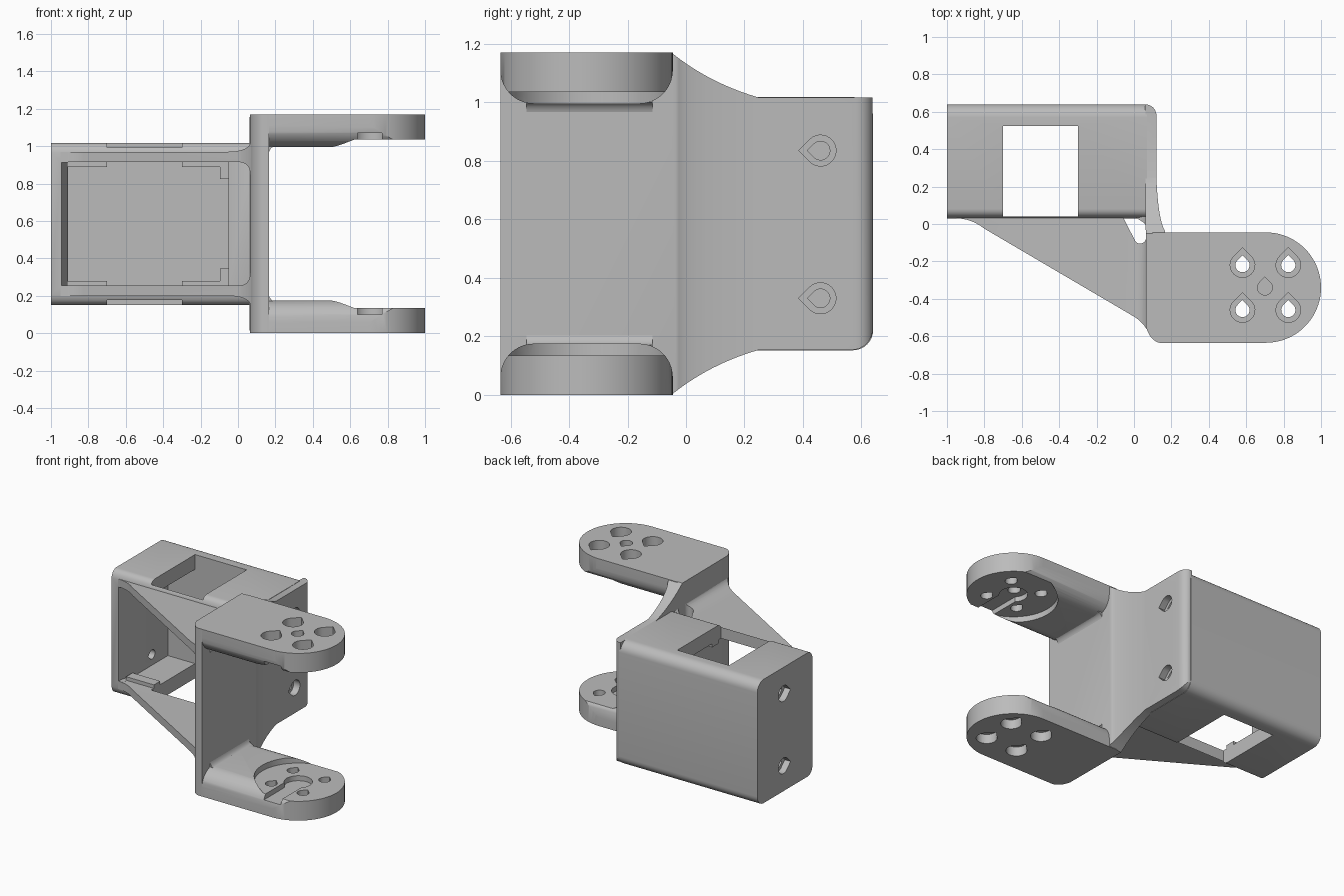
import bpy, bmesh
from math import sin, cos, pi, radians, sqrt

cube = bpy.data.objects.get("Cube")
if cube:
    bpy.data.objects.remove(cube, do_unlink=True)

grey = bpy.data.materials.new("plain_grey")
grey.use_nodes = True
COLOUR = (0.5, 0.5, 0.5, 1)
grey.diffuse_color = COLOUR
grey.node_tree.nodes["Principled BSDF"].inputs["Base Color"].default_value = COLOUR

H = 1.17                       # overall height; the bracket mirrors about H / 2
ARM_X, ARM_Y, ARM_R = 0.705, -0.34, 0.295


def prism(name, pts, axis, a, b):
    """Extrude a 2D outline along an axis; the outline uses the other two axes in order."""
    def place(p, t):
        return {"x": (t, p[0], p[1]), "y": (p[0], t, p[1]), "z": (p[0], p[1], t)}[axis]
    bm = bmesh.new()
    low = [bm.verts.new(place(p, a)) for p in pts]
    high = [bm.verts.new(place(p, b)) for p in pts]
    n = len(pts)
    bm.faces.new(low)
    bm.faces.new(high)
    for i in range(n):
        bm.faces.new((low[i], low[(i + 1) % n], high[(i + 1) % n], high[i]))
    bmesh.ops.recalc_face_normals(bm, faces=bm.faces)
    mesh = bpy.data.meshes.new(name)
    bm.to_mesh(mesh)
    bm.free()
    mesh.materials.append(grey)
    ob = bpy.data.objects.new(name, mesh)
    bpy.context.collection.objects.link(ob)
    return ob


def block(name, x, y, z):
    return prism(name, [(x[0], y[0]), (x[1], y[0]), (x[1], y[1]), (x[0], y[1])], "z", *z)


def combine(ob, cutter, how="DIFFERENCE"):
    mod = ob.modifiers.new("cut", "BOOLEAN")
    mod.operation, mod.object, mod.solver = how, cutter, "EXACT"
    bpy.context.view_layer.objects.active = ob
    bpy.ops.object.modifier_apply(modifier=mod.name)
    bpy.data.objects.remove(cutter, do_unlink=True)


def arc(cx, cy, r, start, end, n=10):
    angles = [radians(start + (end - start) * i / n) for i in range(n + 1)]
    return [(cx + r * cos(t), cy + r * sin(t)) for t in angles]


def bend(p, c, q, n=10):
    """Quadratic curve from p to q pulled towards c."""
    return [tuple((1 - t) ** 2 * p[k] + 2 * t * (1 - t) * c[k] + t * t * q[k] for k in (0, 1))
            for t in (i / n for i in range(n + 1))]


def teardrop(cx, cy, r, heading):
    tip = radians(heading)
    return arc(cx, cy, r, heading + 45, heading + 315, 20) + [
        (cx + r * sqrt(2) * cos(tip), cy + r * sqrt(2) * sin(tip))]


def flip(pts):
    return [(p, H - z) for p, z in pts]


# Servo box: rounded back edges, eased front lip
lip = bend((0.08, 1.018), (0.04, 1.015), (0.03, 0.965), 6)
upper = arc(0.57, 0.948, 0.07, 0, 90, 8) + lip
box = prism("servo_box", upper + flip(upper)[::-1], "x", -1, 0.07)
combine(box, block("cavity", (-0.91, -0.05), (-0.1, 0.525), (0.255, 0.915)))
combine(box, block("window", (-0.70, -0.30), (0.04, 0.525), (0, 1.2)))
combine(box, prism("left_relief", [(-0.945, -0.1), (-0.945, 0.06), (-0.9, 0.2), (-0.9, -0.1)],
                   "z", 0.256, 0.914))

# Fork backing plate: side outline trimmed by the plan outline
flare = bend((-0.05, H), (0.08, 1.065), (0.25, 1.016))
side = ([(-0.635, H)] + flare + [(0.638, 1.016)] + arc(0.568, 0.224, 0.07, 0, -90, 8)
        + flip(flare)[::-1] + [(-0.635, 0)])
plate = prism("fork_plate", side, "x", 0, 0.4)
plan = (arc(0.06, 0.58, 0.06, 90, 0, 8) + bend((0.12, 0.24), (0.13, 0.02), (0.165, -0.035))
        + [(0.165, -0.636)] + bend((0.14, -0.636), (0.085, -0.625), (0.065, -0.55), 8))
combine(plate, prism("plate_plan", plan, "z", -0.1, 1.3), "INTERSECT")

# Screw holes through both side walls
for z in (0.33, 0.835):
    for ob in (box, plate):
        combine(ob, prism("bore", teardrop(0.46, z, 0.032, 180), "x", -0.2, 0.3))
    combine(plate, prism("counterbore", teardrop(0.46, z, 0.053, 180), "x", 0.072, 0.3))
    combine(box, prism("bore", teardrop(0.35, z, 0.032, 180), "x", -1.1, -0.8))
    combine(box, prism("counterbore", teardrop(0.35, z, 0.055, 180), "x", -1.1, -0.955))

parts = [box, plate]
for level, m in (("lower", lambda z: z), ("upper", lambda z: H - z)):
    # Fork arm: rounded inner edges, round tip
    y0, y1 = ARM_Y - ARM_R, ARM_Y + ARM_R
    inner = arc(y1 - 0.115, 0.06, 0.115, 0, 90) + arc(y0 + 0.115, 0.06, 0.115, 90, 180)
    section = [(y0, 0), (y1, 0)] + inner
    arm = prism(level + "_arm", [(y, m(z)) for y, z in section], "x", 0.05, 1.1)
    outline = (arc(ARM_X, ARM_Y, ARM_R, -90, 90, 40) + [(0.1, y1)]
               + bend((0.066, -0.55), (0.085, -0.625), (0.14, y0), 8))
    combine(arm, prism("arm_plan", outline, "z", -0.1, 1.3), "INTERSECT")
    # Horn seat: disc recess open at the tip, with a keyhole groove
    seat = arc(ARM_X, ARM_Y, 0.28, 90, 270, 32) + [(1.2, ARM_Y - 0.28), (1.2, ARM_Y + 0.28)]
    combine(arm, prism("seat", seat, "z", m(0.135), m(0.3)))
    combine(arm, prism("hub", arc(ARM_X, ARM_Y, 0.09, 0, 350, 35), "z", m(0.1), m(0.31)))
    combine(arm, block("groove", (0.64, 0.77), (-0.8, ARM_Y), (m(0.1), m(0.32))))
    for x in (0.58, 0.825):
        for y in (-0.22, -0.46):
            combine(arm, prism("bore", teardrop(x, y, 0.038, 90), "z", m(-0.1), m(0.4)))
            combine(arm, prism("counterbore", teardrop(x, y, 0.066, 90), "z", m(-0.1), m(0.065)))
    if level == "upper":
        combine(arm, prism("centre_bore", teardrop(0.7, ARM_Y, 0.04, 90), "z", m(-0.1), m(0.4)))

    # Concave fillet where the arm meets the plate
    curve = bend((0.16, 0.225), (0.167, 0.173), (0.2, 0.17), 6)
    fillet = prism(level + "_arm_fillet",
                   [(x, m(z)) for x, z in curve + [(0.19, 0.15), (0.15, 0.15)]],
                   "y", y0 + 0.09, y1 - 0.07)

    # Gusset: thin sloping web blended into the plate, with a cable hole
    web = ([(-1, 0.2)] + bend((-0.06, 0.2), (0.05, 0.2), (0.068, 0.152), 8) + [(0.08, 0.152)]
           + [(0.08, 0.33)] + bend((0.065, 0.32), (0.065, 0.255), (0, 0.255), 8) + [(-1, 0.255)])
    gusset = prism(level + "_gusset", [(x, m(z)) for x, z in web], "y", -0.7, 0.04)
    slope = (bend((-0.95, 0.03), (-0.87, 0.03), (-0.8, -0.025), 6)
             + bend((0, -0.495), (0.05, -0.525), (0.078, -0.58), 6) + [(0.078, 0.1), (-0.95, 0.1)])
    combine(gusset, prism("gusset_plan", slope, "z", -0.1, 1.3), "INTERSECT")
    hole = [(-0.07, 0.06), (0, 0.04)] + arc(0.03, -0.02, 0.035, 60, 0, 4) + arc(
        0.033, -0.073, 0.032, 0, -150, 8)
    combine(gusset, prism("cable_hole", hole, "z", -0.1, 1.3))

    # Retaining ribs and corner stops inside the box
    ribs = [block(level + "_rib", span, (0.07, 0.14), (m(0.25), m(0.28)))
            for span in ((-0.915, -0.70), (-0.30, -0.045))]
    stop = block(level + "_corner_stop", (-0.095, -0.045), (0.07, 0.14), (m(0.25), m(0.345)))
    parts += [arm, fillet, gusset, stop] + ribs

# Smooth curved walls while keeping corners sharp
bpy.ops.object.select_all(action="DESELECT")
for ob in parts:
    ob.select_set(True)
bpy.context.view_layer.objects.active = box
bpy.ops.object.shade_smooth_by_angle(angle=radians(30))
